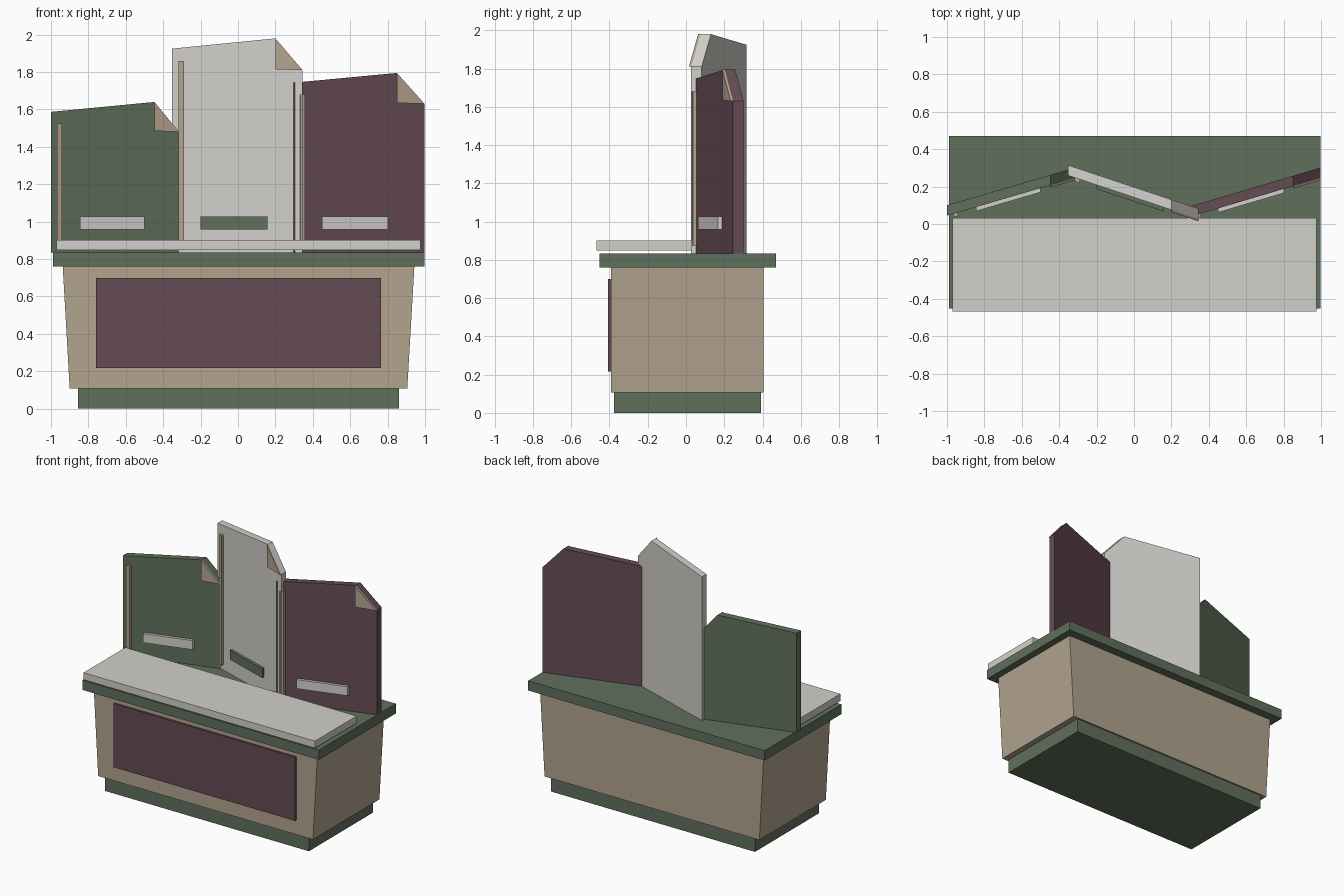
import bpy

cube = bpy.data.objects.get("Cube")
if cube:
    bpy.data.objects.remove(cube, do_unlink=True)


def make_material(name, rgb):
    linear = [((c / 255 + 0.055) / 1.055) ** 2.4 for c in rgb] + [1.0]
    mat = bpy.data.materials.new(name)
    mat.use_nodes = True
    mat.diffuse_color = linear
    mat.node_tree.nodes["Principled BSDF"].inputs["Base Color"].default_value = linear
    return mat


GREEN = make_material("sage green", (96, 112, 92))
TAN = make_material("warm tan", (178, 163, 142))
PLUM = make_material("dark plum", (101, 75, 83))
WHITE = make_material("off white", (210, 208, 203))


def prism(name, outline, front, depth, mat):
    """Extrude an x-z outline backwards in y, starting from y = front(x)."""
    n = len(outline)
    verts = [(x, front(x), z) for x, z in outline]
    verts += [(x, front(x) + depth, z) for x, z in outline]
    faces = [tuple(range(n)), tuple(reversed(range(n, 2 * n)))]
    for i in range(n):
        j = (i + 1) % n
        faces.append((j, i, i + n, j + n))
    mesh = bpy.data.meshes.new(name)
    mesh.from_pydata(verts, [], faces)
    mesh.materials.append(mat)
    obj = bpy.data.objects.new(name, mesh)
    bpy.context.collection.objects.link(obj)


def rect(x0, x1, z0, z1):
    return [(x0, z0), (x1, z0), (x1, z1), (x0, z1)]


def block(name, x0, x1, y0, y1, z0, z1, mat):
    prism(name, rect(x0, x1, z0, z1), lambda x: y0, y1 - y0, mat)


# Counter: plinth, flared body, front panel, top and front slab
block("plinth", -0.855, 0.86, -0.377, 0.393, 0, 0.107, GREEN)
prism("counter_body", [(-0.9, 0.107), (0.905, 0.107), (0.943, 0.76), (-0.937, 0.76)],
      lambda x: -0.393, 0.798, TAN)
block("front_panel", -0.76, 0.765, -0.408, -0.39, 0.217, 0.70, PLUM)
block("counter_top", -0.99, 0.997, -0.453, 0.47, 0.76, 0.834, GREEN)
block("front_slab", -0.97, 0.975, -0.468, 0.032, 0.848, 0.902, WHITE)


def folded_board(name, x0, x1, y0, y1, left_z, peak, corner_z, spine, label, mat, label_mat):
    """Zigzag screen board with a clipped corner, folded flap, spine strip and label."""
    slope = (y1 - y0) / (x1 - x0)

    def face(x):
        return y0 + (x - x0) * slope

    def ahead(gap):
        return lambda x: face(x) - gap

    px, pz = peak
    bottom = 0.834
    prism(name, [(x0, bottom), (x1, bottom), (x1, corner_z), (px, pz), (x0, left_z)],
          face, 0.055, mat)
    prism(name + "_folded_corner", [(px, corner_z + 0.005), (x1, corner_z), (px, pz)],
          ahead(0.012), 0.013, TAN)
    spine_x0, spine_x1, spine_top = spine
    prism(name + "_spine", rect(spine_x0, spine_x1, 0.875, spine_top),
          ahead(0.02), 0.022, TAN)
    label_x0, label_x1 = label
    prism(name + "_label", rect(label_x0, label_x1, 0.958, 1.027),
          ahead(0.022), 0.023, label_mat)


# Three boards standing in a zigzag
folded_board("left_board", -1.0, -0.315, 0.045, 0.246, 1.587, (-0.447, 1.64), 1.48,
             (-0.967, -0.94, 1.525), (-0.845, -0.5), GREEN, WHITE)
folded_board("middle_board", -0.354, 0.345, 0.26, 0.027, 1.925, (0.2, 1.98), 1.81,
             (-0.317, -0.29, 1.86), (-0.2, 0.157), WHITE, GREEN)
folded_board("right_board", 0.297, 0.997, 0.038, 0.246, 1.743, (0.85, 1.795), 1.63,
             (0.331, 0.358, 1.68), (0.45, 0.803), PLUM, WHITE)
